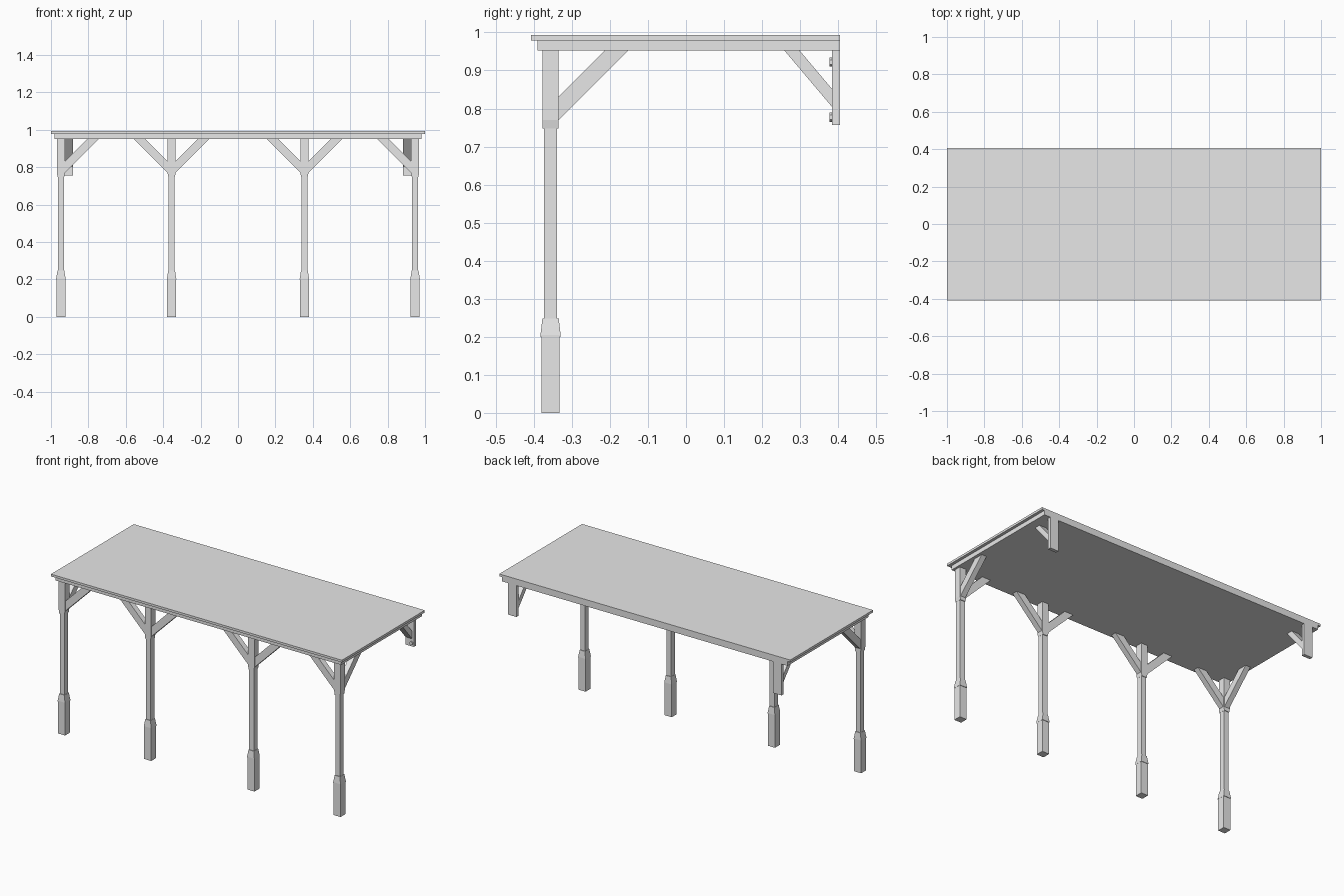
import bpy, bmesh

cube = bpy.data.objects.get("Cube")
if cube:
    bpy.data.objects.remove(cube, do_unlink=True)

GREY = 0.8
mat = bpy.data.materials.new("plain_grey")
mat.use_nodes = True
mat.diffuse_color = (GREY, GREY, GREY, 1)
mat.node_tree.nodes["Principled BSDF"].inputs["Base Color"].default_value = (GREY, GREY, GREY, 1)


def finish(name, bm):
    bmesh.ops.recalc_face_normals(bm, faces=bm.faces)
    mesh = bpy.data.meshes.new(name)
    bm.to_mesh(mesh)
    bm.free()
    mesh.materials.append(mat)
    obj = bpy.data.objects.new(name, mesh)
    bpy.context.collection.objects.link(obj)
    return obj


def box(name, x0, x1, y0, y1, z0, z1):
    return prism(name, [(x0, z0), (x1, z0), (x1, z1), (x0, z1)], lambda p, t: (p[0], t, p[1]), y0, y1)


def prism(name, outline, place, t0, t1):
    """Extrude a flat outline between two depths."""
    bm = bmesh.new()
    near = [bm.verts.new(place(p, t0)) for p in outline]
    far = [bm.verts.new(place(p, t1)) for p in outline]
    bm.faces.new(near)
    bm.faces.new(far)
    for i in range(len(near)):
        j = (i + 1) % len(near)
        bm.faces.new((near[i], near[j], far[j], far[i]))
    return finish(name, bm)


def stack(name, cx, cy, rings):
    """Square column from (half x, half y, z) rings."""
    bm = bmesh.new()
    loops = [[bm.verts.new((cx + sx * hx, cy + sy * hy, z))
              for sx, sy in ((-1, -1), (1, -1), (1, 1), (-1, 1))] for hx, hy, z in rings]
    bm.faces.new(loops[0])
    bm.faces.new(loops[-1])
    for a, b in zip(loops, loops[1:]):
        for i in range(4):
            j = (i + 1) % 4
            bm.faces.new((a[i], a[j], b[j], b[i]))
    return finish(name, bm)


UNDER = 0.952      # underside of the roof
POST_Y = -0.356
HEAD = 0.0215      # half width of the post head

# Roof: thin covering over a slightly smaller frame
box("roof_covering", -1, 1, -0.408, 0.405, 0.979, 0.993)
box("roof_frame", -0.982, 0.982, -0.39, 0.405, UNDER, 0.979)

# Front posts with their 45 degree braces
posts = {"right_outer": -0.947, "right_inner": -0.355, "left_inner": 0.355, "left_outer": 0.947}
brace = [(0.019, 0.768), (0.203, UNDER), (0.142, UNDER), (0.019, 0.829)]
for side, x in posts.items():
    stack(side + "_post_base", x, POST_Y, [
        (0.024, 0.0235, 0), (0.024, 0.0235, 0.2), (0.025, 0.0265, 0.2),
        (0.025, 0.0265, 0.205), (0.018, 0.0215, 0.248)])
    stack(side + "_post_shaft", x, POST_Y, [(0.0165, 0.0175, 0.24), (0.0165, 0.0175, 0.76)])
    stack(side + "_post_head", x, POST_Y, [
        (0.0175, HEAD, 0.747), (HEAD, HEAD, 0.77), (HEAD, HEAD, UNDER)])
    for d in (-1, 1):
        if x * d < 0.9:
            prism(side + "_long_brace", brace, lambda p, t: (x + d * p[0], t, p[1]),
                  POST_Y - 0.017, POST_Y + 0.017)

# Ends: side brace on the outer posts, wall bracket and its brace at the back
for side, d in (("right", -1), ("left", 1)):
    def side_place(p, t):
        return (d * t, p[0], p[1])

    prism(side + "_side_brace", [(POST_Y + a, z) for a, z in brace], side_place, 0.93, 0.964)
    box(side + "_wall_bracket", *sorted((d * 0.882, d * 0.94)), 0.384, 0.405, 0.757, UNDER)
    prism(side + "_wall_brace", [(0.385, 0.803), (0.385, 0.85), (0.299, UNDER), (0.259, UNDER)],
          side_place, 0.882, 0.928)

    # Bolt heads on the bracket
    for z in (0.777, 0.922):
        bm = bmesh.new()
        bmesh.ops.create_cone(bm, cap_ends=True, segments=6, radius1=0.012, radius2=0.012, depth=0.008)
        for v in bm.verts:
            v.co = (d * 0.924 + v.co.x, 0.381 + v.co.z, z + v.co.y)
        finish(side + "_bracket_bolt", bm)
